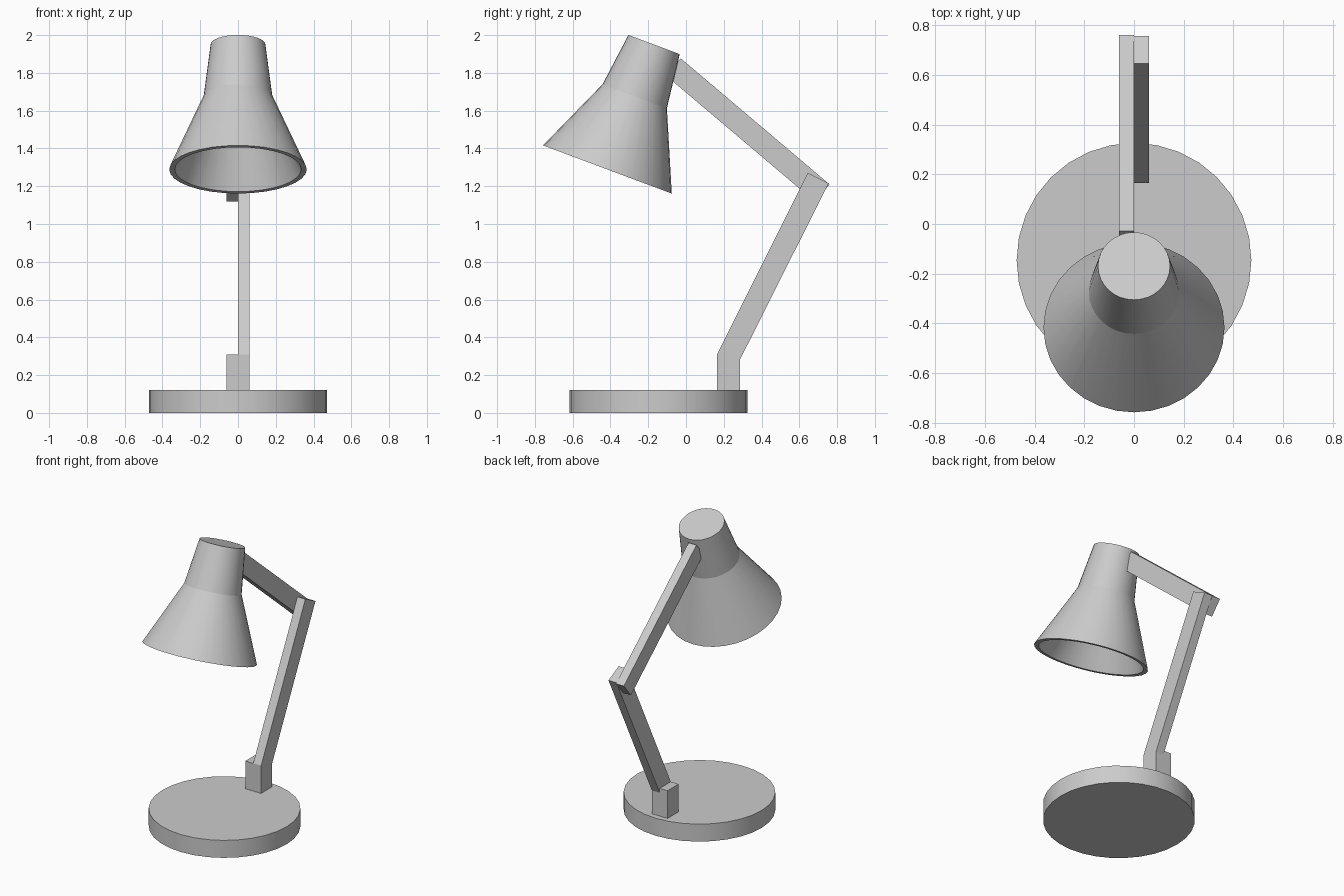
import bpy, bmesh
from math import radians
from mathutils import Matrix

if "Cube" in bpy.data.objects:
    bpy.data.objects.remove(bpy.data.objects["Cube"])

SEGMENTS = 32


def finish(name, bm):
    bmesh.ops.recalc_face_normals(bm, faces=bm.faces)
    mesh = bpy.data.meshes.new(name)
    bm.to_mesh(mesh)
    bm.free()
    obj = bpy.data.objects.new(name, mesh)
    bpy.context.collection.objects.link(obj)
    return obj


def smooth(obj, angle):
    bpy.ops.object.select_all(action='DESELECT')
    obj.select_set(True)
    bpy.context.view_layer.objects.active = obj
    bpy.ops.object.shade_smooth_by_angle(angle=radians(angle))


def prism(name, outline, x0, x1):
    """Extrude a (y, z) side outline from x0 to x1."""
    bm = bmesh.new()
    face = bm.faces.new([bm.verts.new((x0, y, z)) for y, z in outline])
    ext = bmesh.ops.extrude_face_region(bm, geom=[face], use_keep_orig=True)
    verts = [v for v in ext['geom'] if isinstance(v, bmesh.types.BMVert)]
    bmesh.ops.translate(bm, verts=verts, vec=(x1 - x0, 0, 0))
    return finish(name, bm)


def lathe(name, profile, matrix):
    """Turn an (r, z) profile around z; both ends are capped."""
    bm = bmesh.new()
    rings = []
    for r, z in profile:
        ring = bmesh.ops.create_circle(
            bm, segments=SEGMENTS, radius=r, matrix=Matrix.Translation((0, 0, z)))
        rings.append(ring['verts'])
    for a, b in zip(rings, rings[1:]):
        for i in range(SEGMENTS):
            j = (i + 1) % SEGMENTS
            bm.faces.new((a[i], a[j], b[j], b[i]))
    bm.faces.new(rings[0])
    bm.faces.new(rings[-1])
    bm.transform(matrix)
    return finish(name, bm)


# round weighted base
base = lathe("base", [(0.472, 0), (0.472, 0.12)], Matrix.Translation((0, -0.146, 0)))
smooth(base, 30)

# square post and the two side-by-side arms
prism("post", [(0.165, 0.12), (0.285, 0.12), (0.285, 0.31), (0.165, 0.31)], -0.06, 0.06)
prism("lower_arm", [(0.165, 0.31), (0.285, 0.28), (0.755, 1.215), (0.645, 1.27)], 0, 0.06)
prism("upper_arm", [(0.76, 1.21), (0.683, 1.118), (-0.105, 1.785), (-0.028, 1.877)], -0.06, 0)

# hollow tilted shade: outside down to the rim, then back up the inside
shade_profile = [(0.145, 0), (0.182, -0.293), (0.364, -0.706),
                 (0.335, -0.706), (0.156, -0.299), (0.122, -0.027)]
tilt = Matrix.Translation((0, -0.169, 1.95)) @ Matrix.Rotation(radians(-20.5), 4, 'X')
smooth(lathe("shade", shade_profile, tilt), 15)
